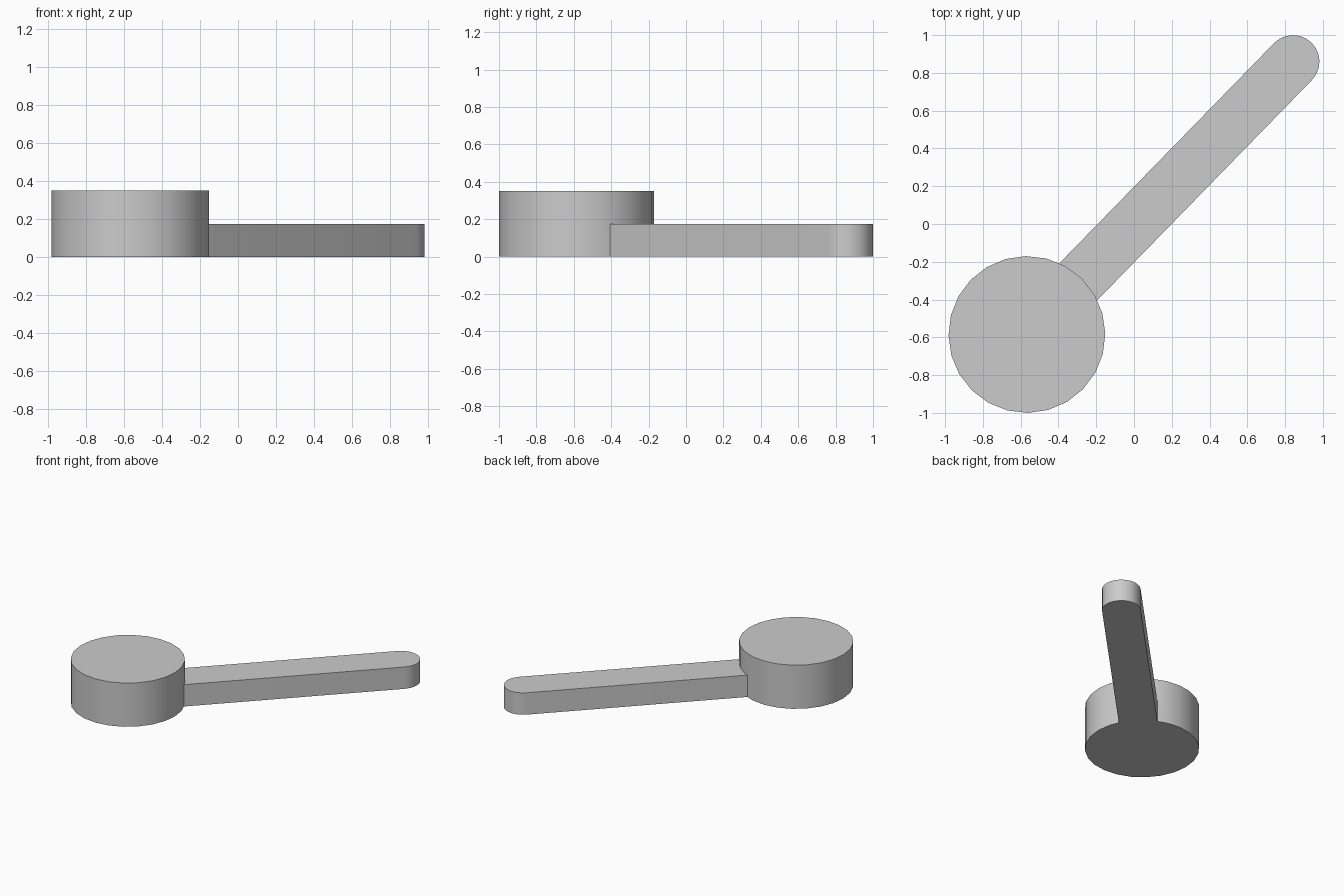
import bpy, bmesh
from math import pi, atan2, cos, sin
from mathutils import Vector

cube = bpy.data.objects.get("Cube")
if cube:
    bpy.data.objects.remove(cube, do_unlink=True)

HUB = Vector((-0.567, -0.585))
TIP = Vector((0.842, 0.86))
HUB_RADIUS, HUB_HEIGHT = 0.415, 0.35
ARM_RADIUS, ARM_HEIGHT = 0.14, 0.175
ANGLE = atan2(TIP.y - HUB.y, TIP.x - HUB.x)

grey = bpy.data.materials.new("plain grey")
grey.use_nodes = True
colour = (0.6, 0.6, 0.6, 1)
grey.diffuse_color = colour
grey.node_tree.nodes["Principled BSDF"].inputs["Base Color"].default_value = colour


def arc(centre, radius, start, end, steps, closed=False):
    count = steps if closed else steps + 1
    angles = [start + (end - start) * i / steps for i in range(count)]
    return [centre + radius * Vector((cos(a), sin(a))) for a in angles]


def prism(name, outline, height):
    bm = bmesh.new()
    base = bm.faces.new([bm.verts.new((p.x, p.y, 0)) for p in outline])
    top = bmesh.ops.extrude_face_region(bm, geom=[base])["geom"]
    verts = [v for v in top if isinstance(v, bmesh.types.BMVert)]
    bmesh.ops.translate(bm, verts=verts, vec=(0, 0, height))
    bmesh.ops.recalc_face_normals(bm, faces=bm.faces)
    mesh = bpy.data.meshes.new(name)
    bm.to_mesh(mesh)
    bm.free()
    mesh.materials.append(grey)
    obj = bpy.data.objects.new(name, mesh)
    bpy.context.collection.objects.link(obj)
    return obj


# Round hub
hub = prism("hub_with_arm", arc(HUB, HUB_RADIUS, ANGLE, ANGLE + 2 * pi, 24, True), HUB_HEIGHT)

# Straight arm with a rounded tip, starting inside the hub
side = ARM_RADIUS * Vector((-sin(ANGLE), cos(ANGLE)))
outline = [HUB + side, HUB - side] + arc(TIP, ARM_RADIUS, ANGLE - pi / 2, ANGLE + pi / 2, 12)
arm = prism("arm", outline, ARM_HEIGHT)

# Fuse the arm into the hub as one solid
fuse = hub.modifiers.new("fuse", "BOOLEAN")
fuse.operation = "UNION"
fuse.solver = "EXACT"
fuse.object = arm
bpy.ops.object.select_all(action="DESELECT")
bpy.context.view_layer.objects.active = hub
hub.select_set(True)
bpy.ops.object.modifier_apply(modifier=fuse.name)
bpy.data.objects.remove(arm, do_unlink=True)
bpy.ops.object.shade_smooth_by_angle(angle=pi / 6)
